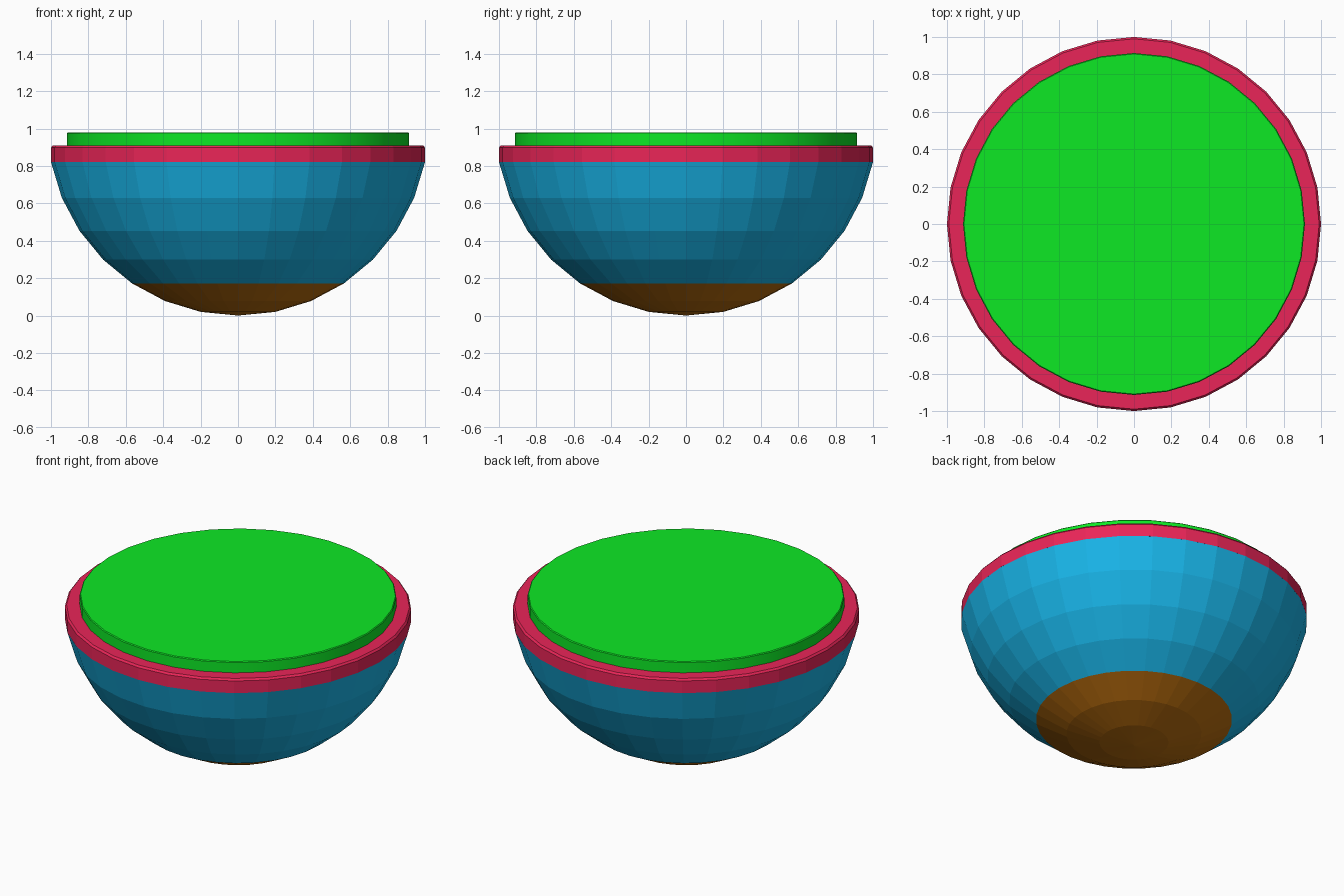
import bpy, bmesh, math

if "Cube" in bpy.data.objects:
    bpy.data.objects.remove(bpy.data.objects["Cube"])

SEG = 32          # sides around
R = 1.0195        # radius of the bowl sphere
THICK = 0.09


def material(name, rgb):
    m = bpy.data.materials.new(name)
    m.diffuse_color = (*rgb, 1)
    m.use_nodes = True
    m.node_tree.nodes["Principled BSDF"].inputs["Base Color"].default_value = m.diffuse_color
    return m


def ring_point(k, radius=R):
    """Profile point on ring k of a sphere with 16 rings, counted from the bottom."""
    a = math.radians(11.25 * k)
    return (radius * math.sin(a), R - radius * math.cos(a))


def lathe(name, profile, mat, closed=True):
    """Revolve an (r, z) profile; a radius of 0 becomes a pole."""
    bm = bmesh.new()
    rings = []
    for r, z in profile:
        n = 1 if r < 1e-6 else SEG
        rings.append([bm.verts.new((r * math.cos(2 * math.pi * i / SEG),
                                    r * math.sin(2 * math.pi * i / SEG), z)) for i in range(n)])
    pairs = list(zip(rings, rings[1:]))
    if closed:
        pairs.append((rings[-1], rings[0]))
    for a, b in pairs:
        if len(a) == 1 and len(b) == 1:
            continue
        for i in range(SEG):
            j = (i + 1) % SEG
            quad = [a[i % len(a)], a[j % len(a)], b[j % len(b)], b[i % len(b)]]
            bm.faces.new(list(dict.fromkeys(quad)))
    bmesh.ops.recalc_face_normals(bm, faces=bm.faces)
    me = bpy.data.meshes.new(name)
    bm.to_mesh(me)
    bm.free()
    me.materials.append(mat)
    ob = bpy.data.objects.new(name, me)
    bpy.context.collection.objects.link(ob)
    return ob


brown = material("brown", (0.503, 0.159, 0.0045))
blue = material("blue", (0.0097, 0.468, 0.823))
red = material("red", (0.823, 0.0185, 0.0976))
green = material("green", (0.0042, 0.807, 0.0185))

# Bowl shell: brown foot, blue wall
inner = R - THICK
lathe("bowl_foot", [ring_point(k) for k in range(4)]
      + [ring_point(k, inner) for k in range(3, -1, -1)], brown)
lathe("bowl_wall", [ring_point(k) for k in range(3, 8)]
      + [ring_point(k, inner) for k in range(7, 2, -1)], blue)

# Rim band with a small chamfer on its upper edge
rim_z = ring_point(7)[1]
lathe("bowl_rim", [(1.0, rim_z), (1.0, 0.898), (0.99, 0.91), (0.905, 0.91), (0.905, rim_z)], red)

# Filling disc standing slightly above the rim
filling = lathe("bowl_filling", [(0, 0.84), (0.914, 0.84), (0.914, 0.975),
                                 (0.909, 0.98), (0, 0.98)], green, closed=False)
bpy.context.view_layer.objects.active = filling
filling.select_set(True)
bpy.ops.object.shade_smooth_by_angle(angle=math.radians(30))
